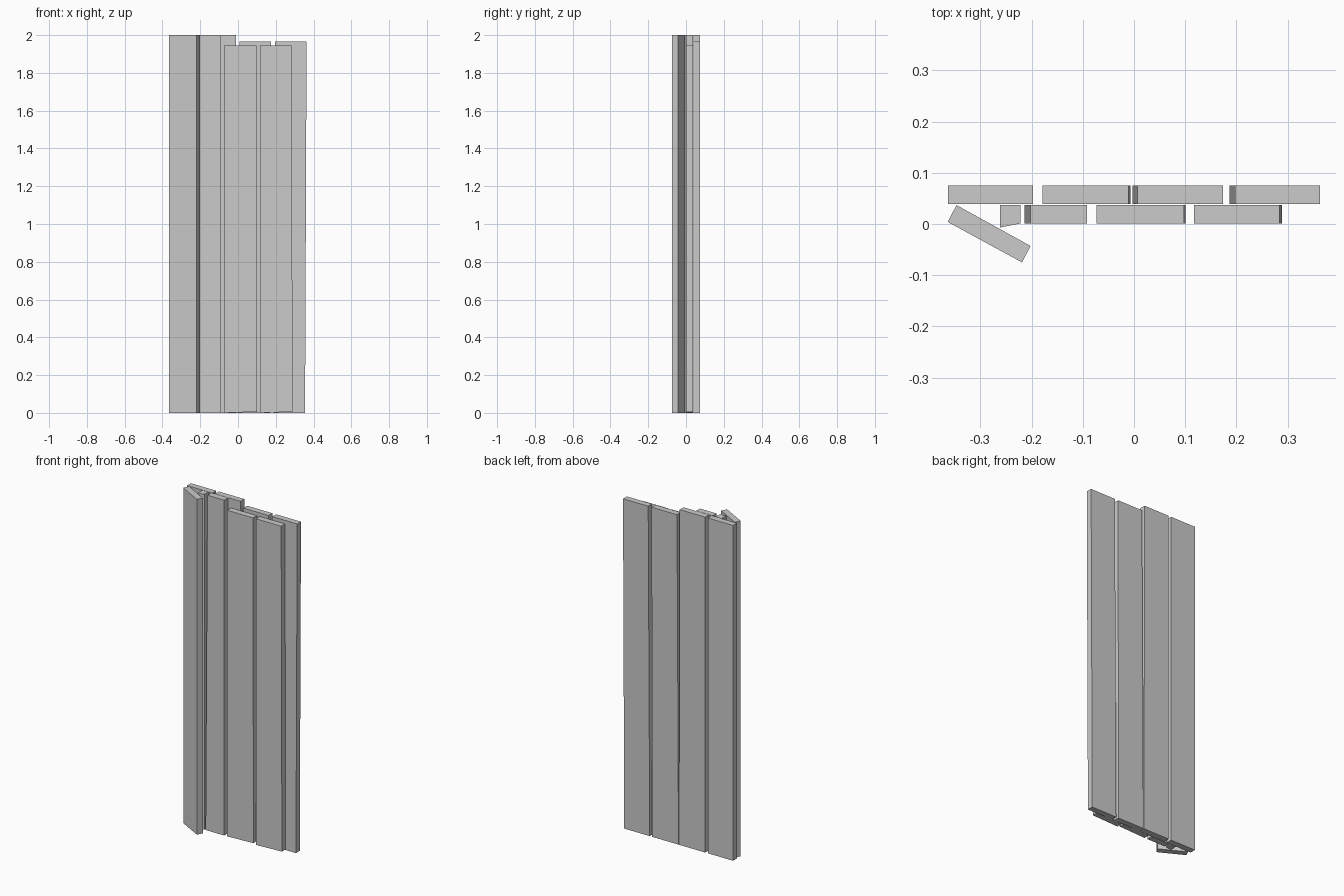
import bpy

if "Cube" in bpy.data.objects:
    bpy.data.objects.remove(bpy.data.objects["Cube"])


def prism(name, bottom, top):
    """Board lofted between a bottom and a top outline of (x, y, z) corners."""
    n = len(bottom)
    faces = [tuple(reversed(range(n))), tuple(range(n, 2 * n))]
    faces += [(i, (i + 1) % n, n + (i + 1) % n, n + i) for i in range(n)]
    mesh = bpy.data.meshes.new(name)
    mesh.from_pydata(bottom + top, [], faces)
    mesh.update()
    obj = bpy.data.objects.new(name, mesh)
    bpy.context.collection.objects.link(obj)
    return obj


def plank(name, bottom_x, top_x, ys, height, lift=(0, 0)):
    """Slightly crooked upright plank; x ranges are given at foot and top."""
    y0, y1 = ys

    def ring(xs, za, zb):
        return [(xs[0], y0, za), (xs[1], y0, zb), (xs[1], y1, zb), (xs[0], y1, za)]
    return prism(name, ring(bottom_x, *lift), ring(top_x, height, height))


BACK = (0.039, 0.075)
FRONT = (0.001, 0.037)

# Back row of planks
plank("back_plank_1", (-0.363, -0.197), (-0.363, -0.197), BACK, 2.0)
plank("back_plank_2", (-0.179, -0.007), (-0.179, -0.011), BACK, 2.0)
plank("back_plank_3", (-0.003, 0.172), (0.007, 0.174), BACK, 1.965)
plank("back_plank_4", (0.187, 0.355), (0.197, 0.363), BACK, 1.965)

# Front row of planks
plank("front_plank_1", (-0.214, -0.092), (-0.202, -0.092), FRONT, 2.0)
plank("front_plank_2", (-0.073, 0.101), (-0.073, 0.098), FRONT, 1.945, (0, 0.006))
plank("front_plank_3", (0.117, 0.289), (0.117, 0.284), FRONT, 1.945, (0, 0.006))

# Split-off strip beside the first front plank
strip = [(-0.262, -0.007), (-0.222, 0.001), (-0.222, 0.037), (-0.262, 0.037)]
prism("split_strip", [(x, y, 0) for x, y in strip], [(x, y, 2) for x, y in strip])

# Loose plank leaning outward at the left edge
loose = [(-0.364, 0.004), (-0.219, -0.075), (-0.202, -0.043), (-0.347, 0.037)]
prism("loose_plank", [(x, y, 0) for x, y in loose], [(x, y, 2) for x, y in loose])
